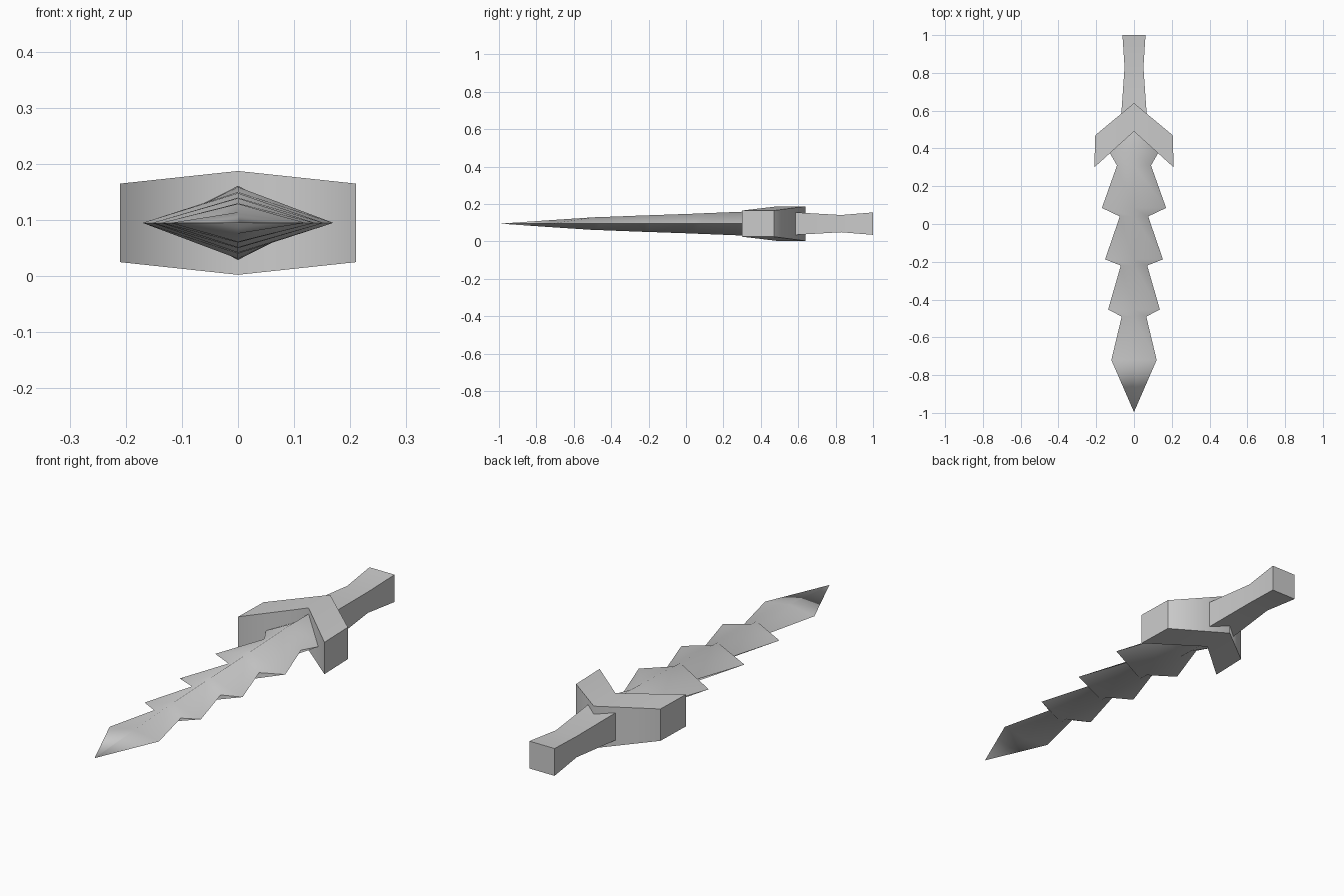
import bpy, bmesh, math

default = bpy.data.objects.get("Cube")
if default:
    bpy.data.objects.remove(default, do_unlink=True)

GREY = (0.6, 0.6, 0.6, 1.0)
grey = bpy.data.materials.new("light grey")
grey.use_nodes = True
grey.diffuse_color = GREY
grey.node_tree.nodes["Principled BSDF"].inputs["Base Color"].default_value = GREY

MID = 0.095  # height of the weapon's centre plane


def finish(name, bm, limit):
    """Smooth faces, keeping sharp edges except along the centre plane."""
    bmesh.ops.remove_doubles(bm, verts=bm.verts, dist=0.0005)
    bmesh.ops.dissolve_degenerate(bm, edges=bm.edges, dist=0.0005)
    bmesh.ops.recalc_face_normals(bm, faces=bm.faces)
    for f in bm.faces:
        f.smooth = True
    for e in bm.edges:
        centre = all(abs(v.co.x) < 0.001 for v in e.verts)
        e.smooth = centre or e.calc_face_angle(0) < math.radians(limit)
    mesh = bpy.data.meshes.new(name)
    bm.to_mesh(mesh)
    bm.free()
    mesh.materials.append(grey)
    obj = bpy.data.objects.new(name, mesh)
    bpy.context.collection.objects.link(obj)


def loft(name, sections, limit):
    """Skin a list of equal-length point rings and cap both ends."""
    bm = bmesh.new()
    rings = [[bm.verts.new(p) for p in s] for s in sections]
    for a, b in zip(rings, rings[1:]):
        for i in range(len(a)):
            j = (i + 1) % len(a)
            bm.faces.new((a[i], a[j], b[j], b[i]))
    bm.faces.new(rings[0])
    bm.faces.new(rings[-1])
    finish(name, bm, limit)


def diamond(y, w, h):
    return [(w, y, MID), (0, y, MID + h), (-w, y, MID), (0, y, MID - h)]


def box(y, w, h):
    return [(sx * w, y, MID + sz * h) for sx, sz in ((1, 1), (-1, 1), (-1, -1), (1, -1))]


# Barbed blade: diamond sections that flare and pinch
blade = [(-0.72, 0.12, 0.019), (-0.49, 0.065, 0.034), (-0.453, 0.137, 0.035),
         (-0.22, 0.07, 0.044), (-0.187, 0.153, 0.045), (0.04, 0.075, 0.053),
         (0.085, 0.17, 0.055), (0.31, 0.09, 0.064), (0.38, 0.13, 0.066),
         (0.52, 0.08, 0.066)]
loft("blade", [diamond(-0.995, 0.0003, 0.0003)] + [diamond(*s) for s in blade], 80)

# Grip: square bar with a slight waist
loft("grip", [box(*s) for s in ((0.57, 0.068, 0.061), (0.83, 0.05, 0.046), (1.0, 0.061, 0.06))], 30)

# Chevron guard, thickest in the middle
bm = bmesh.new()
outline = [(0, 0.49, 0.0925), (0.21, 0.30, 0.07), (0.205, 0.47, 0.07), (0, 0.64, 0.0925)]
for side in (1, -1):
    low, high = [[bm.verts.new((side * x, y, MID + s * h)) for x, y, h in outline] for s in (-1, 1)]
    bm.faces.new(low)
    bm.faces.new(high)
    for i in range(3):
        bm.faces.new((low[i], low[i + 1], high[i + 1], high[i]))
finish("guard", bm, 30)
